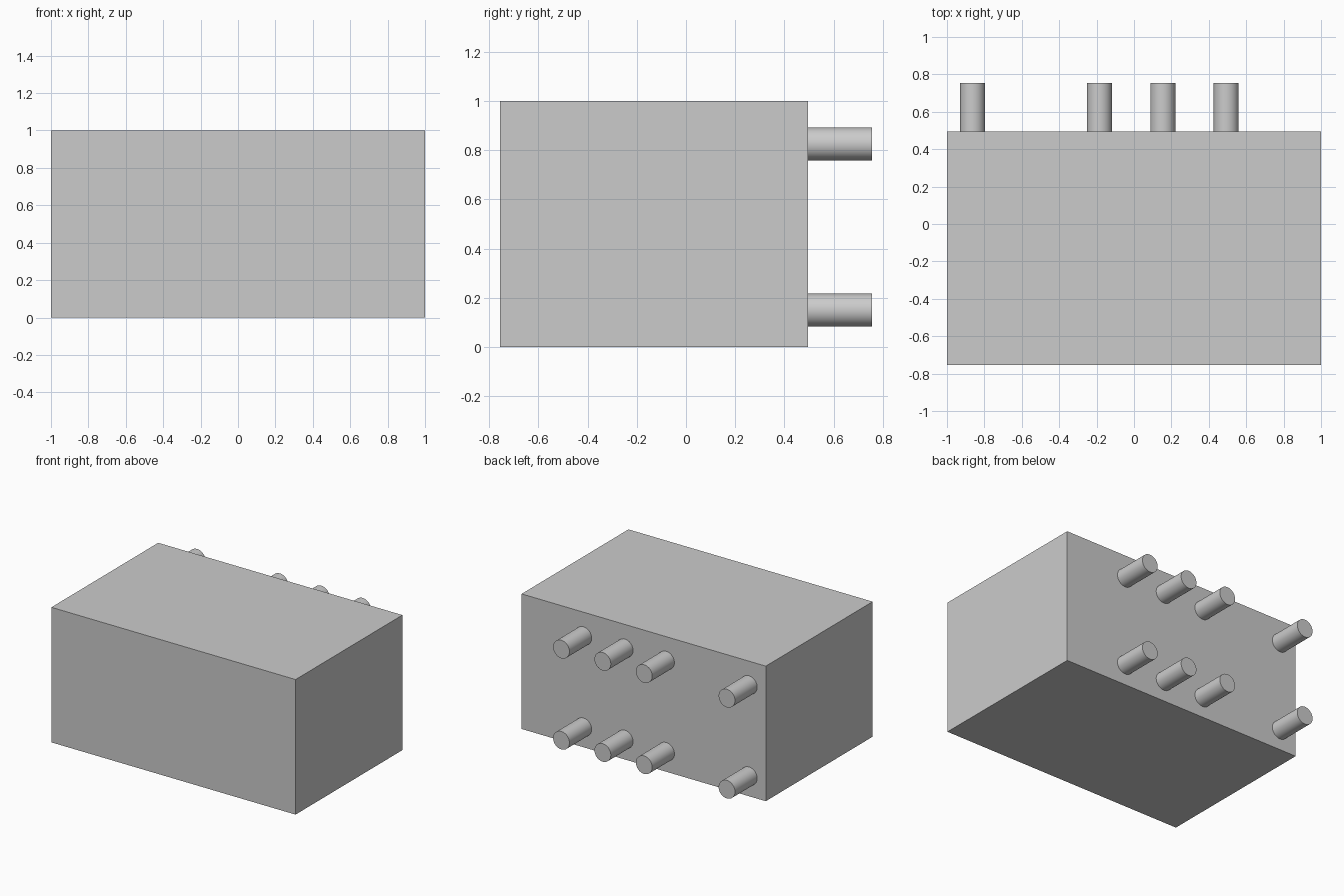
import bpy
import math

cube = bpy.data.objects.get("Cube")
if cube:
    bpy.data.objects.remove(cube, do_unlink=True)

# Single plain grey for the whole model
grey = bpy.data.materials.new("plain grey")
grey.use_nodes = True
colour = (0.6, 0.6, 0.6, 1)
grey.diffuse_color = colour
grey.node_tree.nodes["Principled BSDF"].inputs["Base Color"].default_value = colour

BACK = 0.495       # rear face of the housing
DEPTH = 1.25
PIN_END = 0.755
PIN_RADIUS = 0.067

# Housing
bpy.ops.mesh.primitive_cube_add(size=1, location=(0, BACK - DEPTH / 2, 0.5))
housing = bpy.context.object
housing.name = "housing"
housing.scale = (2, DEPTH, 1)
bpy.ops.object.transform_apply(location=False, rotation=False, scale=True)
housing.data.materials.append(grey)


def add_pin(name, x, z):
    """Round pin standing out of the rear face, its root just inside."""
    root = BACK - 0.01
    bpy.ops.mesh.primitive_cylinder_add(
        vertices=32, radius=PIN_RADIUS, depth=PIN_END - root,
        location=(x, (root + PIN_END) / 2, z), rotation=(math.pi / 2, 0, 0))
    pin = bpy.context.object
    pin.name = name
    pin.data.materials.append(grey)
    bpy.ops.object.shade_smooth_by_angle(angle=math.radians(30))


# Two rows of four pins, with one position left empty
for row, z in (("lower", 0.15), ("upper", 0.825)):
    for i, x in enumerate((-0.863, -0.185, 0.154, 0.493), 1):
        add_pin(f"{row}_pin_{i}", x, z)
